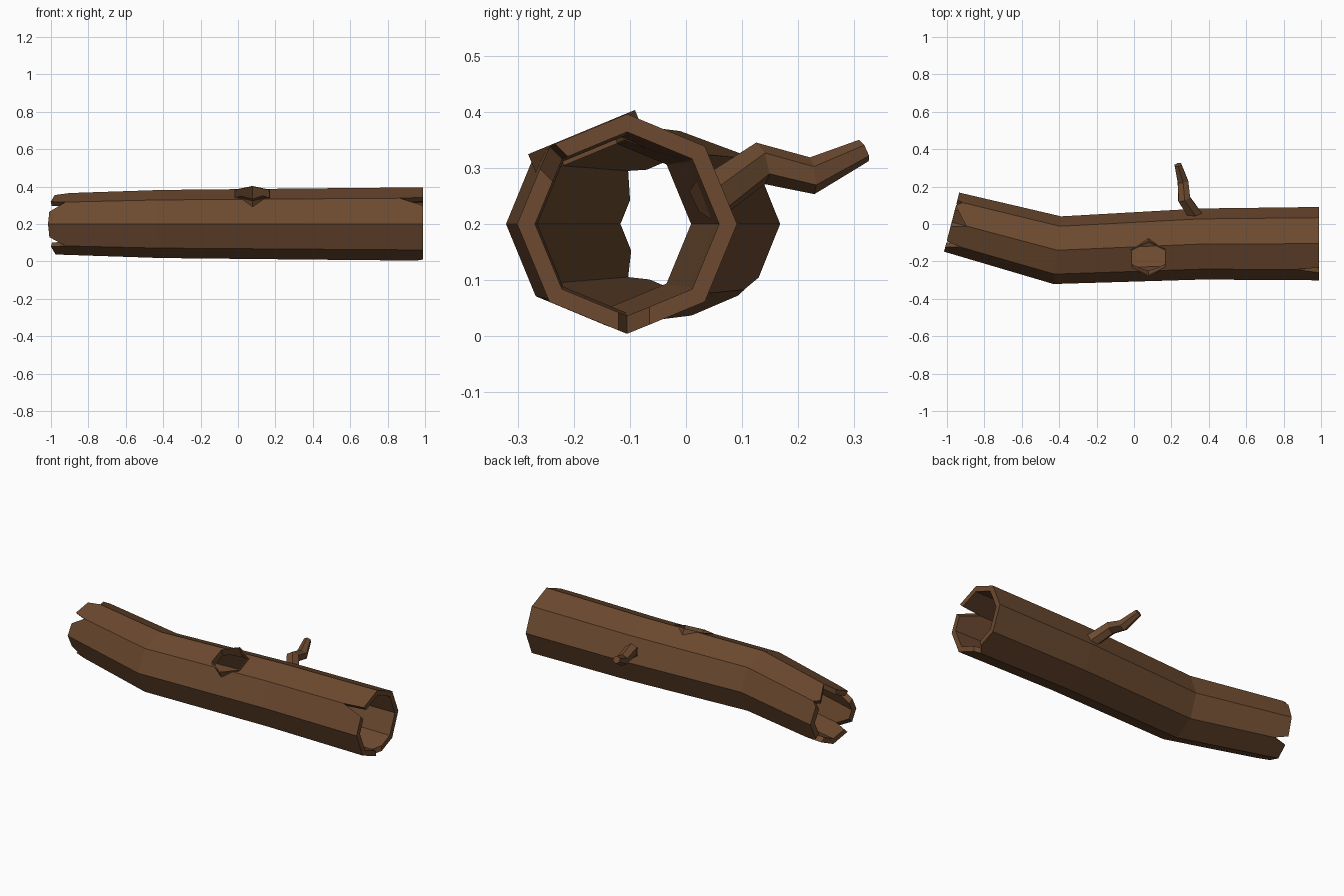
import bpy, bmesh, math
from mathutils import Vector, Matrix

if "Cube" in bpy.data.objects:
    bpy.data.objects.remove(bpy.data.objects["Cube"])

bark = bpy.data.materials.new("bark")
bark.diffuse_color = (0.15, 0.068, 0.029, 1)
bark.use_nodes = True
bark.node_tree.nodes["Principled BSDF"].inputs["Base Color"].default_value = bark.diffuse_color


def make_object(name, bm, helper=False):
    bmesh.ops.recalc_face_normals(bm, faces=bm.faces)
    me = bpy.data.meshes.new(name)
    bm.to_mesh(me)
    bm.free()
    me.materials.append(bark)
    ob = bpy.data.objects.new(name, me)
    bpy.context.collection.objects.link(ob)
    ob.hide_render = helper
    return ob


def bridge(bm, a, b):
    n = len(a)
    for i in range(n):
        bm.faces.new((a[i], a[(i + 1) % n], b[(i + 1) % n], b[i]))


def prism(name, bottom, top, helper=False):
    bm = bmesh.new()
    a = [bm.verts.new(p) for p in bottom]
    b = [bm.verts.new(p) for p in top]
    bridge(bm, a, b)
    bm.faces.new(a)
    bm.faces.new(b)
    return make_object(name, bm, helper)


def cut(target, cutter):
    m = target.modifiers.new("cut", 'BOOLEAN')
    m.operation, m.solver, m.object = 'DIFFERENCE', 'EXACT', cutter
    bpy.context.view_layer.objects.active = target
    bpy.ops.object.modifier_apply(modifier=m.name)
    bpy.data.objects.remove(cutter)


# Hollow octagonal trunk: x, y, radius, tilt about z (degrees)
stations = [(-0.975, 0.01, 0.163, -14.5), (-0.41, -0.14, 0.182, -6.5),
            (0.36, -0.107, 0.19, 1), (0.99, -0.105, 0.196, 0)]


def on_ring(s, r, ang):
    a = math.radians(ang)
    p = Matrix.Rotation(math.radians(s[3]), 3, 'Z') @ Vector((0, r * math.cos(a), r * math.sin(a)))
    return p + Vector((s[0], s[1], 0.2))


bm = bmesh.new()
outer, inner = [[[bm.verts.new(on_ring(s, s[2] - t, 45 * i)) for i in range(8)]
                 for s in stations] for t in (0, 0.032)]
for skin in (outer, inner):
    for a, b in zip(skin, skin[1:]):
        bridge(bm, a, b)
for k in (0, -1):
    bridge(bm, outer[k], inner[k])
trunk = make_object("hollow_trunk", bm)


# Splintered V notches in the two ends
def notch(k, ang, depth, lo, hi):
    s = stations[k]
    rot = Matrix.Rotation(math.radians(s[3]), 3, 'Z')
    out = rot @ Vector((-1 if k == 0 else 1, 0, 0))
    a = math.radians(ang)
    rad = rot @ Vector((0, math.cos(a), math.sin(a)))
    tan = rot @ Vector((0, -math.sin(a), math.cos(a)))
    c = Vector((s[0], s[1], 0.2))
    f = (depth + 0.04) / depth
    tri = [c - out * depth, c + out * 0.04 - tan * lo * f, c + out * 0.04 + tan * hi * f]
    cut(trunk, prism("notch_cutter", [p + rad * 0.09 for p in tri],
                     [p + rad * 0.26 for p in tri], True))


for args in [(0, 90, 0.08, 0.09, 0.02), (0, 135, 0.085, 0.01, 0.05), (0, 225, 0.085, 0.045, 0.015),
             (0, 315, 0.075, 0.03, 0.02), (0, 45, 0.03, 0.02, 0.02),
             (3, 135, 0.125, 0.01, 0.04), (3, 270, 0.035, 0.015, 0.04)]:
    notch(*args)

# Hexagonal knot hole on the upper front facet
tilt = Matrix.Rotation(math.radians(22.5), 3, 'X')
centre = Vector((0.077, -0.185, 0.361))


def hexagon(r, h):
    return [centre + tilt @ Vector((r * 1.06 * math.sin(math.pi / 3 * i),
                                    r * math.cos(math.pi / 3 * i), h)) for i in range(6)]


cut(trunk, prism("hole_cutter", hexagon(0.098, -0.12), hexagon(0.098, 0.08), True))
bm = bmesh.new()
rings = [[bm.verts.new(p) for p in hexagon(r, h)]
         for r, h in ((0.103, -0.04), (0.103, 0.003), (0.096, 0.003), (0.096, -0.04))]
for i in range(4):
    bridge(bm, rings[i], rings[(i + 1) % 4])
make_object("knot_hole_rim", bm)

# Crooked branch stub on the back
path = [Vector(p) for p in ((0.335, 0.035, 0.24), (0.268, 0.133, 0.308),
                            (0.262, 0.225, 0.286), (0.235, 0.317, 0.331))]
radii = (0.042, 0.038, 0.033, 0.021)
bm = bmesh.new()
loops = []
for i, (p, r) in enumerate(zip(path, radii)):
    d = (path[min(i + 1, 3)] - path[max(i - 1, 0)]).normalized()
    u = d.cross(Vector((0, 0, 1))).normalized()
    v = u.cross(d)
    loops.append([bm.verts.new(p + r * (u * math.cos(math.pi / 3 * j + math.pi / 6)
                                        + v * math.sin(math.pi / 3 * j + math.pi / 6)))
                  for j in range(6)])
for a, b in zip(loops, loops[1:]):
    bridge(bm, a, b)
bm.faces.new(loops[0])
bm.faces.new(loops[-1])
make_object("branch_stub", bm)
